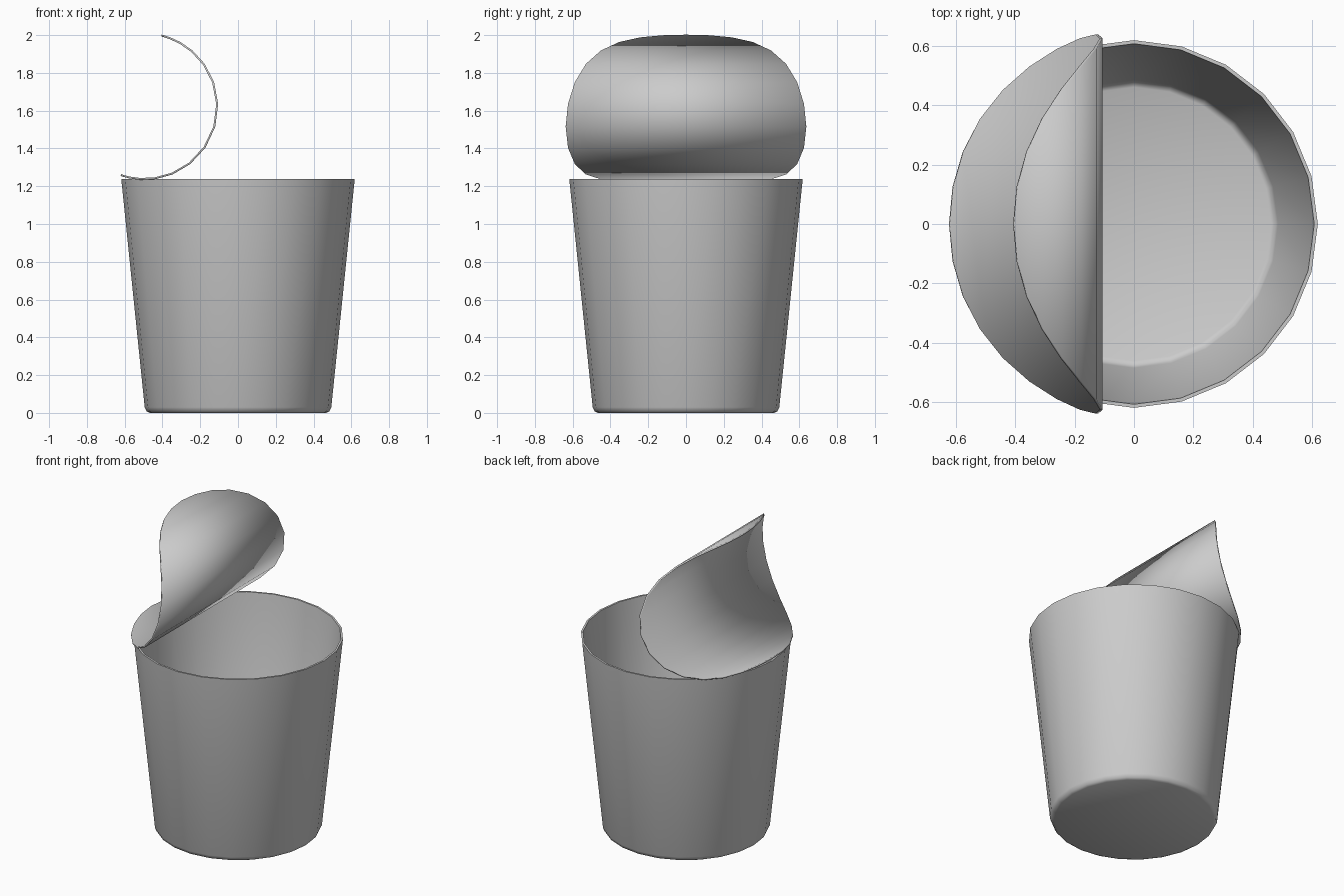
import bpy
from math import sin, cos, pi, radians

if "Cube" in bpy.data.objects:
    bpy.data.objects.remove(bpy.data.objects["Cube"])


def make_object(name, verts, faces, angle=40):
    mesh = bpy.data.meshes.new(name)
    mesh.from_pydata(verts, [], faces)
    mesh.update()
    ob = bpy.data.objects.new(name, mesh)
    bpy.context.collection.objects.link(ob)
    bpy.ops.object.select_all(action='DESELECT')
    ob.select_set(True)
    bpy.context.view_layer.objects.active = ob
    bpy.ops.object.shade_smooth_by_angle(angle=radians(angle))
    return ob


def lathe(name, profile, sides):
    # Profile runs from the outer base, over the rim, to the inner floor
    verts = [(r * cos(2 * pi * i / sides), r * sin(2 * pi * i / sides), z)
             for r, z in profile for i in range(sides)]
    faces = []
    for j in range(len(profile) - 1):
        for i in range(sides):
            n = (i + 1) % sides
            a, b = j * sides, (j + 1) * sides
            faces.append((a + i, a + n, b + n, b + i))
    last = (len(profile) - 1) * sides
    faces.append(tuple(reversed(range(sides))))
    faces.append(tuple(range(last, last + sides)))
    return make_object(name, verts, faces, 50)


# Tapered hollow cup with a softened base edge
lathe("cup", [(0.468, 0), (0.484, 0.008), (0.494, 0.03), (0.618, 1.238),
              (0.606, 1.238), (0.484, 0.04), (0.474, 0.02), (0.46, 0.013)], 24)

# Peeled lid: a 32-sided disc bent along a circular arc
R, BEND, CX, CZ = 0.637, 0.385, -0.495, 1.623
START, END, STEPS = radians(-109), radians(76.5), 16
verts, rows = [], []
for k in range(STEPS + 1):
    t = pi * k / STEPS
    a = START + (END - START) * (1 - cos(t)) / 2
    half = R * sin(t)
    x, z = CX + BEND * cos(a), CZ + BEND * sin(a)
    row = []
    for y in ([0] if k in (0, STEPS) else [-half, half]):
        row.append(len(verts))
        verts.append((x, y, z))
    rows.append(row)
faces = [tuple(p + q[::-1]) for p, q in zip(rows, rows[1:])]
lid = make_object("peeled_lid", verts, faces)
foil = lid.modifiers.new("thickness", 'SOLIDIFY')
foil.thickness = 0.01
foil.offset = 0
